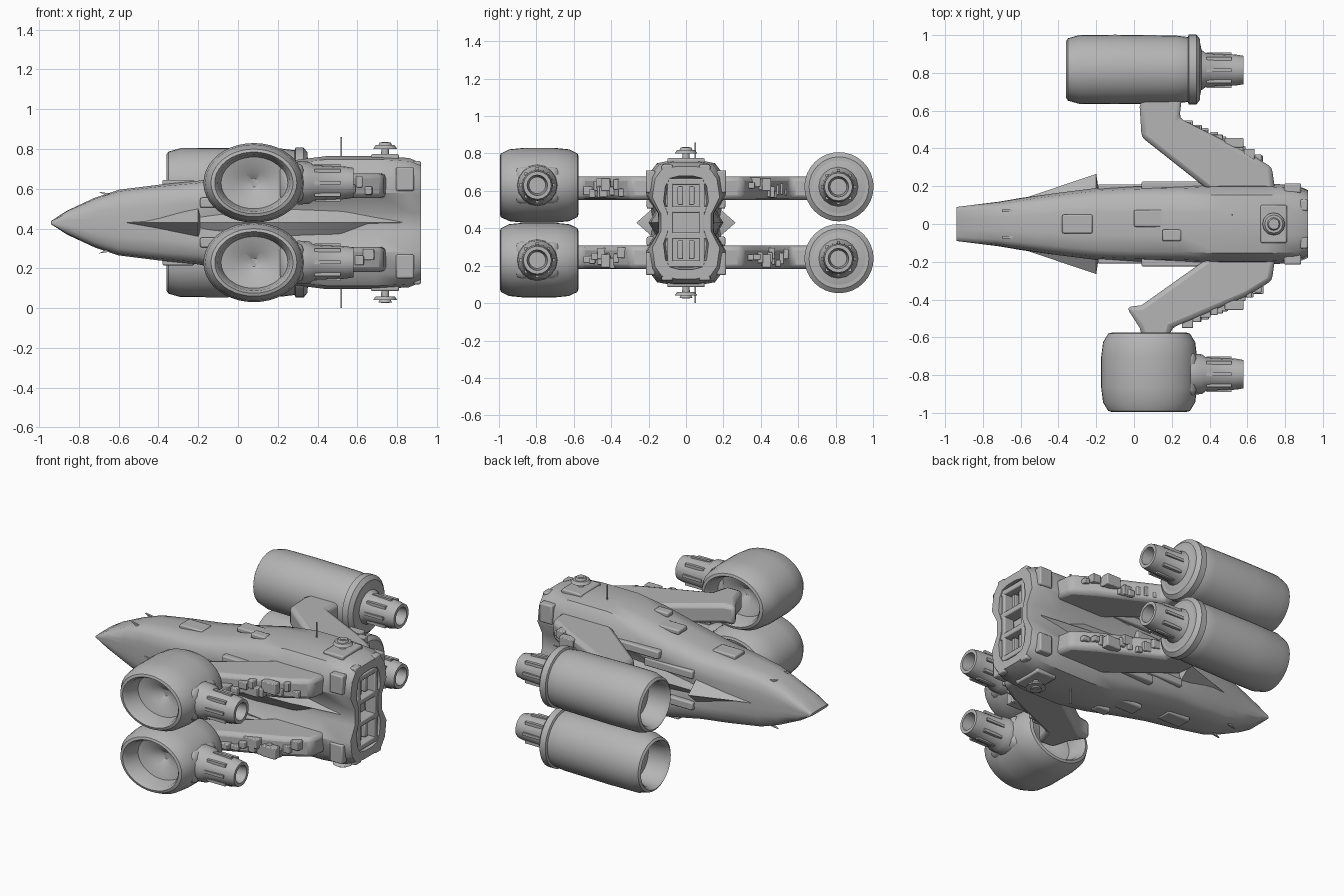
import bpy, bmesh, math, random
from mathutils import Matrix, Vector

if "Cube" in bpy.data.objects:
    bpy.data.objects.remove(bpy.data.objects["Cube"], do_unlink=True)

random.seed(4)
MID = 0.43                      # height of the hull centre line
LEVELS = {"upper": 1, "lower": -1}

grey = bpy.data.materials.new("hull_grey")
grey.use_nodes = True
COLOUR = (0.46, 0.46, 0.46, 1)
grey.diffuse_color = COLOUR
grey.node_tree.nodes["Principled BSDF"].inputs["Base Color"].default_value = COLOUR


def finish(name, bm, angle=35, bevel=0):
    bmesh.ops.recalc_face_normals(bm, faces=bm.faces)
    mesh = bpy.data.meshes.new(name)
    bm.to_mesh(mesh)
    bm.free()
    mesh.materials.append(grey)
    obj = bpy.data.objects.new(name, mesh)
    bpy.context.collection.objects.link(obj)
    bpy.ops.object.select_all(action='DESELECT')
    obj.select_set(True)
    bpy.context.view_layer.objects.active = obj
    if bevel:
        mod = obj.modifiers.new("bevel", 'BEVEL')
        mod.width, mod.segments = bevel, 2
    bpy.ops.object.shade_smooth_by_angle(angle=math.radians(angle))
    return obj


def skin(bm, rings):
    """Join closed rings of points into a capped tube."""
    rows = [[bm.verts.new(p) for p in ring] for ring in rings]
    n = len(rows[0])
    for a, b in zip(rows, rows[1:]):
        for i in range(n):
            bm.faces.new((a[i], a[(i + 1) % n], b[(i + 1) % n], b[i]))
    bm.faces.new(rows[0])
    bm.faces.new(rows[-1])


def lathe(name, profile, centre, axis, stretch=1, sides=32):
    """Turn (along, radius) points around the x or y axis; stretch widens x."""
    rings = []
    for along, r in profile:
        ring = []
        for i in range(sides):
            t = math.tau * i / sides
            c, s = r * math.cos(t), r * math.sin(t)
            p = (along, c, s) if axis == 'x' else (c * stretch, along, s)
            ring.append(Vector(centre) + Vector(p))
        rings.append(ring)
    bm = bmesh.new()
    skin(bm, rings)
    return finish(name, bm)


def add_box(bm, centre, size):
    bmesh.ops.create_cube(bm, size=1, matrix=Matrix.Translation(centre)
                          @ Matrix.Diagonal((*size, 1)))


def prism(name, outline, z, thick, bevel=0.0):
    bm = bmesh.new()
    skin(bm, [[(x, y, z + s * thick / 2) for x, y in outline] for s in (-1, 1)])
    return finish(name, bm, bevel=bevel)


def hull_ring(x, w, h, waist):
    quarter = [(waist, 0.16), (1, 0.45), (0.92, 0.78), (0.72, 0.95), (0.3, 1)]
    half = quarter + [(-y, z) for y, z in reversed(quarter)]
    full = half + [(-y, -z) for y, z in half]
    return [(x, y * w, MID + z * h) for y, z in full]


# Main hull: chisel nose, pinched waist and a hollow tail
stations = [(-0.94, 0.09, 0.008, 1), (-0.86, 0.1, 0.06, 1), (-0.72, 0.115, 0.125, 1.02),
            (-0.6, 0.135, 0.165, 1.02), (-0.4, 0.165, 0.19, 1), (-0.2, 0.19, 0.21, 0.95),
            (0, 0.2, 0.25, 0.8), (0.25, 0.205, 0.31, 0.72), (0.45, 0.215, 0.335, 0.7),
            (0.7, 0.215, 0.335, 0.7), (0.86, 0.205, 0.325, 0.72), (0.92, 0.18, 0.3, 0.75),
            (0.92, 0.12, 0.25, 0.8), (0.83, 0.11, 0.24, 0.8)]
bm = bmesh.new()
skin(bm, [hull_ring(*s) for s in stations])
finish("hull", bm, 40)

# Side strakes and the spear shaped body between the wings
strake = [(-0.66, 0.11, 0.01), (-0.2, 0.265, 0.07), (-0.19, 0.2, 0.08), (0.2, 0.2, 0.1),
          (0.5, 0.19, 0.09), (0.83, 0.15, 0.01)]
bm = bmesh.new()
skin(bm, [[(x, w, MID), (x, w * 0.7, MID + h), (x, -w * 0.7, MID + h),
           (x, -w, MID), (x, -w * 0.7, MID - h), (x, w * 0.7, MID - h)] for x, w, h in strake])
finish("side_strakes", bm, 25)

# Tail frame bars across the hollow end
bm = bmesh.new()
for dz in (-0.22, -0.07, 0.07, 0.22):
    add_box(bm, (0.875, 0, MID + dz), (0.08, 0.25, 0.035))
for side in (-1, 1):
    add_box(bm, (0.88, side * 0.085, MID), (0.07, 0.03, 0.46))
    for dz in (-0.145, 0.145):
        add_box(bm, (0.86, side * 0.03, MID + dz), (0.05, 0.03, 0.1))
finish("tail_frame", bm, bevel=0.006)

# Wings: swept slabs from the tail toward the engines
root = [(0.42, 0.16), (0.75, 0.16), (0.73, 0.3), (0.6, 0.38)]
tips = {"left_pair": (-1, [(0.2, 0.55), (0.17, 0.66), (0.06, 0.66), (0.03, 0.55),
                           (-0.04, 0.44), (0.04, 0.43)]),
        "right_pair": (1, [(0.24, 0.56), (0.26, 0.72), (0.06, 0.72), (0.03, 0.62), (0.04, 0.46)])}
for pair, (side, tip) in tips.items():
    for level, up in LEVELS.items():
        z = MID + up * 0.185
        prism(f"{level}_wing_{pair}", [(x, side * y) for x, y in root + tip], z, 0.125, 0.025)
        # Machinery blocks along the trailing edge
        bm = bmesh.new()
        for i in range(9):
            t = (i + 0.5) / 9
            x, y = 0.68 - 0.42 * t, 0.335 + 0.2 * t
            size = [random.uniform(0.03, 0.06) for _ in range(3)]
            add_box(bm, (x, side * y, z + random.uniform(-0.035, 0.035)), size)
        add_box(bm, (0.53, side * 0.43, z + up * 0.02), (0.1, 0.05, 0.07))
        add_box(bm, (0.42, side * 0.45, z - up * 0.02), (0.1, 0.05, 0.06))
        finish(f"{level}_wing_machinery_{pair}", bm, bevel=0.005)


def nozzle(name, y, z):
    lathe(name, [(0.3, 0.11), (0.36, 0.105), (0.38, 0.09), (0.54, 0.082), (0.58, 0.075),
                 (0.58, 0.055), (0.5, 0.045)], (0, y, z), 'x', sides=16)
    bm = bmesh.new()
    for i in range(8):
        t = math.tau * i / 8
        c, s = math.cos(t) * 0.085, math.sin(t) * 0.085
        add_box(bm, (0.45, y + c, z + s), (0.13, 0.018, 0.018))
    finish(name + "_ribs", bm)


long_engine = [(-0.2, 0.03), (-0.22, 0.1), (-0.22, 0.125), (-0.34, 0.135), (-0.36, 0.15),
               (-0.35, 0.165), (-0.29, 0.182), (-0.1, 0.184), (0.22, 0.18), (0.3, 0.17),
               (0.35, 0.14), (0.36, 0.09)]
half_drum = [(0.05, 0.02), (0.08, 0.06), (0.1, 0.13), (0.19, 0.143), (0.21, 0.155),
             (0.205, 0.17), (0.16, 0.192), (0.08, 0.2)]
drum = [(-a, r) for a, r in half_drum] + [(a, r) for a, r in reversed(half_drum)]

for level, up in LEVELS.items():
    # Long engines with an open intake toward the nose
    z = MID + up * 0.192
    lathe(f"{level}_long_engine", long_engine, (0, 0.818, z), 'x')
    nozzle(f"{level}_long_engine_nozzle", 0.815, z)
    lathe(f"{level}_long_engine_collar", [(0.28, 0.16), (0.29, 0.185), (0.33, 0.185), (0.35, 0.16)],
          (0, 0.818, z), 'x')
    # Broad drum engines, open across the ship
    z = MID + up * 0.2
    lathe(f"{level}_drum_engine", drum, (0.08, -0.785, z), 'y', 1.27, 40)
    nozzle(f"{level}_drum_engine_nozzle", -0.795, z)
    bm = bmesh.new()
    add_box(bm, (0.27, -0.795, z), (0.12, 0.24, 0.2))
    finish(f"{level}_drum_engine_neck", bm, bevel=0.035)

    # Turret and antenna
    top = MID + up * 0.335
    bm = bmesh.new()
    for radius, depth, dist in ((0.06, 0.018, 0.045), (0.022, 0.1, 0.02), (0.035, 0.015, 0.06)):
        bmesh.ops.create_cone(bm, cap_ends=True, segments=12, radius1=radius, radius2=radius * 0.8,
                              depth=depth, matrix=Matrix.Translation((0.74, 0, top + up * dist)))
    finish(f"{level}_turret", bm)
    bm = bmesh.new()
    add_box(bm, (0.52, 0.05, MID + up * 0.365), (0.008, 0.008, 0.13))
    finish(f"{level}_antenna", bm)

    # Hull surface plates, raised spine details and nose fins
    bm = bmesh.new()
    for x, y, length, width, h in ((0.1, 0.03, 0.2, 0.09, 0.27), (0.2, -0.06, 0.1, 0.06, 0.3),
                                   (0.74, 0, 0.14, 0.2, 0.33), (-0.3, 0, 0.16, 0.1, 0.2)):
        add_box(bm, (x, y, MID + up * h), (length, width, 0.03))
    for side in (-1, 1):
        add_box(bm, (0.22, side * 0.2, MID + up * 0.17), (0.36, 0.05, 0.05))
        add_box(bm, (-0.02, side * 0.19, MID + up * 0.1), (0.34, 0.04, 0.05))
        add_box(bm, (0.84, side * 0.19, MID + up * 0.22), (0.09, 0.05, 0.12))
        add_box(bm, (0.9, side * 0.1, MID + up * 0.29), (0.04, 0.06, 0.04))
    finish(f"{level}_hull_plates", bm, bevel=0.008)
    bm = bmesh.new()
    for side in (-1, 1):
        y = side * 0.07
        skin(bm, [[(-0.7, y + d, MID + up * 0.155), (-0.6, y + d, MID + up * 0.14),
                   (-0.52, y + d, MID + up * 0.165), (-0.6, y + d, MID + up * 0.1)]
                  for d in (-0.006, 0.006)])
    finish(f"{level}_nose_fins", bm)
